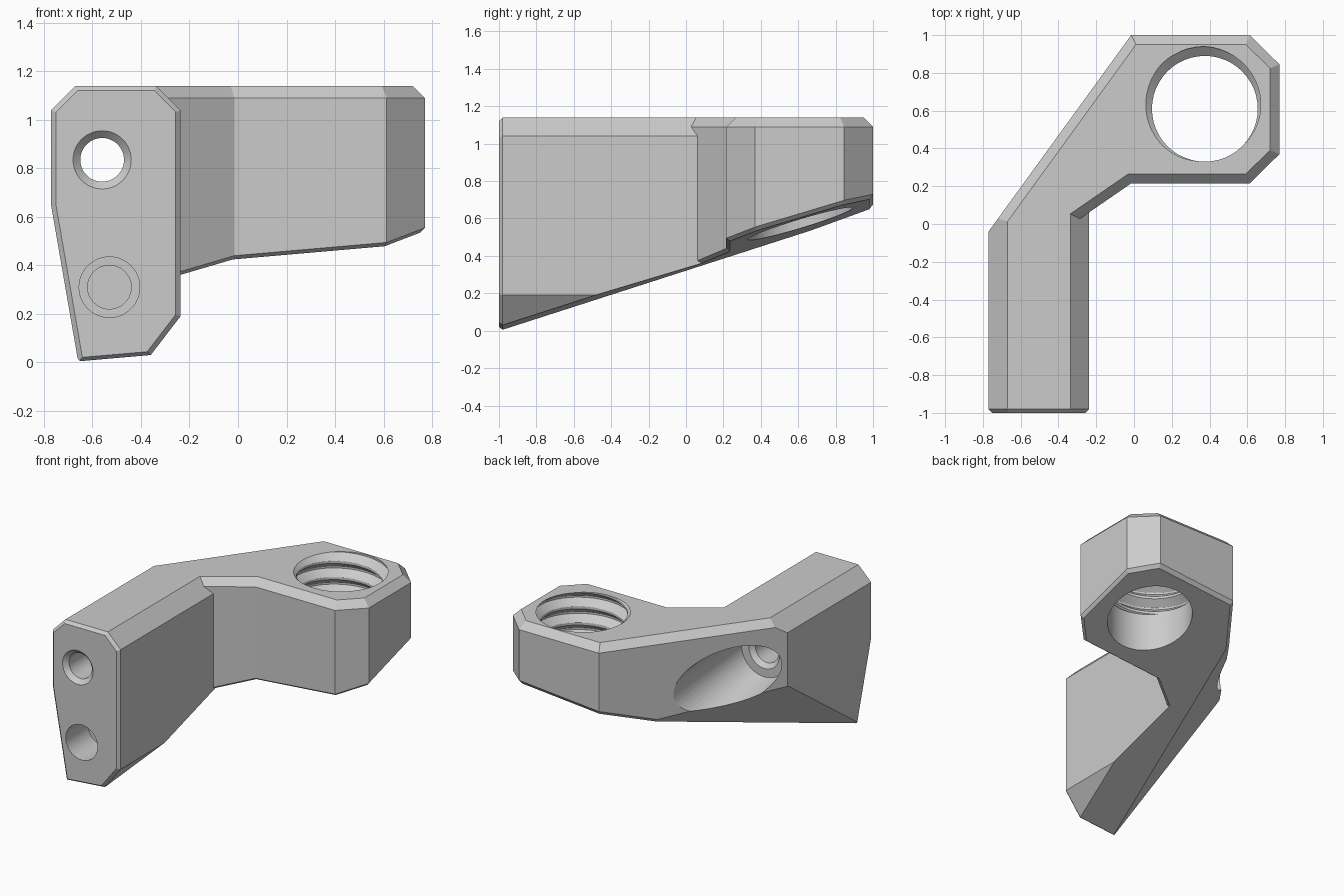
import bpy, bmesh, math
from mathutils import Vector

old = bpy.data.objects.get("Cube")
if old:
    bpy.data.objects.remove(old, do_unlink=True)

grey = bpy.data.materials.new("light_grey")
grey.use_nodes = True
grey.diffuse_color = (0.6, 0.6, 0.6, 1)
grey.node_tree.nodes["Principled BSDF"].inputs["Base Color"].default_value = (0.6, 0.6, 0.6, 1)


def make_object(name, bm):
    bmesh.ops.recalc_face_normals(bm, faces=bm.faces)
    mesh = bpy.data.meshes.new(name)
    bm.to_mesh(mesh)
    bm.free()
    mesh.materials.append(grey)
    obj = bpy.data.objects.new(name, mesh)
    bpy.context.collection.objects.link(obj)
    return obj


# Planes are (outward unit normal, distance); solids keep the inner side
def plane(normal, point):
    n = Vector(normal).normalized()
    return n, n.dot(Vector(point))


def wall(a, b):
    """Vertical plane through two plan points, solid on the left of a->b."""
    return plane((b[1] - a[1], a[0] - b[0], 0), (a[0], a[1], 0))


def profile_wall(a, b):
    """Plane running along y through two (x, z) points, solid on the left of a->b."""
    return plane((b[1] - a[1], 0, a[0] - b[0]), (a[0], 0, a[1]))


def three_points(a, b, c):
    a, b, c = Vector(a), Vector(b), Vector(c)
    return plane((b - a).cross(c - a), a)


def chamfer(p, q, width):
    n = p[0] + q[0]
    return n.normalized(), (p[1] + q[1] - width) / n.length


def convex_solid(name, planes):
    bm = bmesh.new()
    bmesh.ops.create_cube(bm, size=6)
    for n, d in planes:
        cut = bmesh.ops.bisect_plane(bm, geom=bm.verts[:] + bm.edges[:] + bm.faces[:],
                                     plane_co=n * d, plane_no=n, clear_outer=True, dist=1e-6)
        edges = [e for e in cut["geom_cut"] if isinstance(e, bmesh.types.BMEdge)]
        if edges:
            bmesh.ops.contextual_create(bm, geom=edges)
    return make_object(name, bm)


def boolean(target, tool, operation):
    mod = target.modifiers.new(operation, "BOOLEAN")
    mod.operation, mod.object, mod.solver = operation, tool, "EXACT"
    bpy.context.view_layer.objects.active = target
    bpy.ops.object.modifier_apply(modifier=mod.name)
    bpy.data.objects.remove(tool, do_unlink=True)


def ring_cutter(name, rings):
    """Closed tube through a list of rings, split along the rising diagonal."""
    bm = bmesh.new()
    loops = [[bm.verts.new(co) for co in ring] for ring in rings]
    for low, high in zip(loops, loops[1:]):
        for i in range(SIDES):
            j = (i + 1) % SIDES
            bm.faces.new((low[i], low[j], high[j]))
            bm.faces.new((low[i], high[j], high[i]))
    bm.faces.new(loops[0])
    bm.faces.new(loops[-1])
    obj = make_object(name, bm)
    obj.hide_render = True
    return obj


SIDES = 48
ANGLES = [2 * math.pi * i / SIDES for i in range(SIDES)]


def bore(name, x, z, stations, tilt=0.0):
    """Round cutter along y from (y, radius) stations; tilt drops the axis."""
    y0 = stations[0][0]
    return ring_cutter(name, [[(x + r * math.cos(a), y, z - tilt * (y - y0) + r * math.sin(a))
                               for a in ANGLES] for y, r in stations])


# Shared planes
top = plane((0, 0, 1), (0, 0, 1.14))
bottom = plane((0.087, 0.3, -1), (-0.02, 0.22, 0.42))
left = plane((-1, 0, 0), (-0.77, 0, 0))
left_top = chamfer(left, top, 0.1)
left_low = profile_wall((-0.77, 0.645), (-0.66, 0.01))
left_facet = three_points((-0.655, -1, 0), (-0.77, -0.04, 0.66), (-0.217, 0.727, 0.555))
diagonal = wall((-0.015, 1), (-0.77, -0.04))
back = plane((0, 1, 0), (0, 1, 0))


def edged(walls):
    return walls + [c for w in walls for c in (chamfer(w, top, 0.05), chamfer(w, bottom, 0.02))]


shared = [top, bottom, left, left_top, left_low, left_facet] + edged([diagonal, back])

# Arm
front = plane((0, -1, 0), (0, -1, 0))
right = plane((1, 0, 0), (-0.237, 0, 0))
right_low = profile_wall((-0.36, 0.03), (-0.237, 0.19))
arm_right = [right, right_low, chamfer(right, top, 0.1)]
arm = convex_solid("arm", shared + arm_right + [front, plane((0, 1, 0), (0, 0.2, 0))]
                   + [chamfer(front, s, 0.02)
                      for s in arm_right + [left, left_top, left_low, top, bottom]])

# Neck joining arm and head
neck = convex_solid("neck", shared + edged([wall((-0.237, 0.062), (-0.015, 0.215))])
                    + [plane((1, 0, 0), (0.2, 0, 0))])

# Head
outline = [(-0.015, 0.215), (0.613, 0.215), (0.77, 0.37), (0.77, 0.845), (0.613, 1.0)]
head = convex_solid("bracket", shared + edged([wall(a, b) for a, b in zip(outline, outline[1:])]))
boolean(head, neck, "UNION")
boolean(head, arm, "UNION")

# Threaded socket: each ring rises by one helix step per side
pitch, thread_start, crest, root = 0.115, 0.76, 0.28, 0.33
step = pitch / SIDES


def socket_ring(z, threaded):
    ring = []
    for a in ANGLES:
        u = ((z - 1.14) / pitch - a / (2 * math.pi) + 0.81) % 1
        depth = min(1, max(0, (0.42 - abs(u - 0.5)) / 0.36)) if threaded else 0
        r = crest + (root - crest) * depth
        ring.append((0.375 + r * math.cos(a), 0.61 + r * math.sin(a), z))
    return ring


rings = [socket_ring(0.2, False), socket_ring(thread_start, False)]
rings += [socket_ring(thread_start + step * k, True) for k in range(1, 170)]
boolean(head, ring_cutter("socket_cutter", rings), "DIFFERENCE")

# Screw hole, its rear access recess, and the stepped blind hole
hole_x, hole_z = -0.56, 0.835
boolean(head, bore("recess_cutter", hole_x, hole_z, [(-0.08, 0.18), (0.92, 0.28)], 0.17), "DIFFERENCE")
boolean(head, bore("screw_cutter", hole_x, hole_z,
                   [(-1.02, 0.14), (-0.97, 0.09), (-0.11, 0.09), (-0.06, 0.14)]), "DIFFERENCE")
boolean(head, bore("blind_cutter", -0.53, 0.31,
                   [(-1.1, 0.125), (-0.75, 0.125), (-0.749, 0.09), (-0.5, 0.09)]), "DIFFERENCE")

# Smooth bores, crisp edges
bpy.ops.object.select_all(action="DESELECT")
head.select_set(True)
bpy.context.view_layer.objects.active = head
bpy.ops.object.shade_smooth_by_angle(angle=math.radians(8.5))
